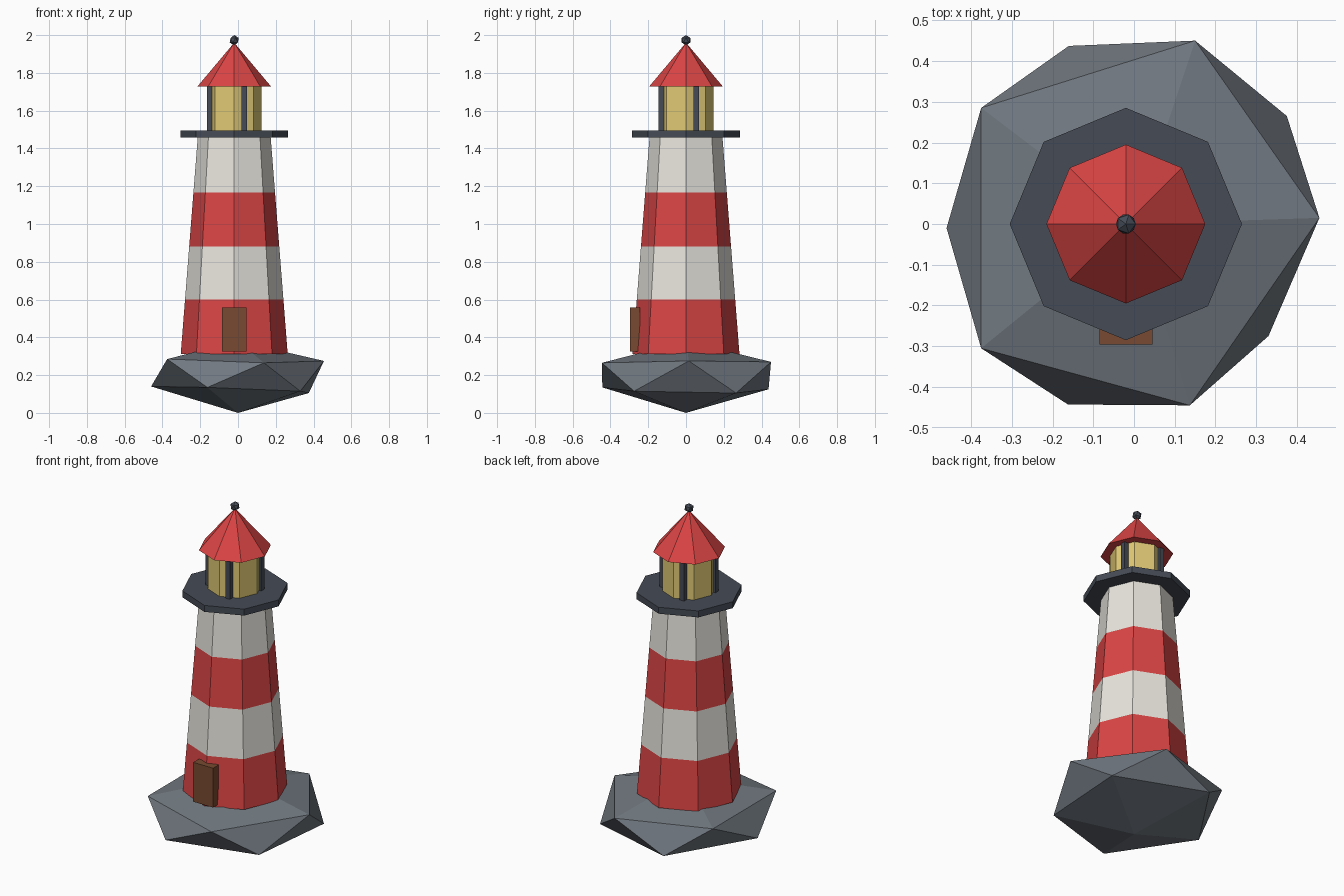
import bpy, bmesh, math
from mathutils import Matrix, Vector

cube = bpy.data.objects.get("Cube")
if cube:
    bpy.data.objects.remove(cube, do_unlink=True)

AXIS = -0.02  # x of the tower's centre line


def material(name, srgb):
    col = [c / 12.92 if c <= 0.04045 else ((c + 0.055) / 1.055) ** 2.4 for c in srgb] + [1.0]
    m = bpy.data.materials.new(name)
    m.use_nodes = True
    m.diffuse_color = col
    m.node_tree.nodes["Principled BSDF"].inputs["Base Color"].default_value = col
    return m


RED = material("red paint", (0.86, 0.27, 0.27))
WHITE = material("white paint", (0.91, 0.90, 0.87))
ROCK = material("grey rock", (0.44, 0.47, 0.50))
IRON = material("dark iron", (0.27, 0.295, 0.335))
GLASS = material("lamp yellow", (0.88, 0.79, 0.46))
WOOD = material("brown wood", (0.47, 0.29, 0.19))


def finish(name, bm, *mats):
    bmesh.ops.recalc_face_normals(bm, faces=bm.faces[:])
    mesh = bpy.data.meshes.new(name)
    bm.to_mesh(mesh)
    bm.free()
    for m in mats:
        mesh.materials.append(m)
    obj = bpy.data.objects.new(name, mesh)
    bpy.context.collection.objects.link(obj)
    return obj


def octagon(name, r1, r2, z1, z2, mat):
    """Eight-sided frustum or cone on the tower axis, one corner facing front."""
    bm = bmesh.new()
    bmesh.ops.create_cone(bm, cap_ends=True, segments=8, radius1=r1, radius2=r2, depth=z2 - z1,
                          matrix=Matrix.Translation((AXIS, 0, (z1 + z2) / 2)))
    return finish(name, bm, mat)


def box(name, centre, size, mat):
    bm = bmesh.new()
    bmesh.ops.create_cube(bm, size=1, matrix=Matrix.Translation(centre) @ Matrix.Diagonal((*size, 1)))
    return finish(name, bm, mat)


# Rock: uneven flattened twenty-sided boulder
bm = bmesh.new()
upper = [bm.verts.new(p) for p in ((0.455, 0.015, 0.275), (0.15, 0.45, 0.27), (-0.375, 0.285, 0.285),
                                   (-0.375, -0.305, 0.285), (0.137, -0.445, 0.265))]
lower = [bm.verts.new(p) for p in ((0.375, 0.265, 0.105), (-0.16, 0.437, 0.125), (-0.46, -0.01, 0.14),
                                   (-0.162, -0.443, 0.135), (0.33, -0.275, 0.115))]
peak, base = bm.verts.new((0, 0, 0.38)), bm.verts.new((0, 0, 0))
for i in range(5):
    j = (i + 1) % 5
    for tri in ((peak, upper[i], upper[j]), (upper[i], lower[i], upper[j]),
                (lower[i], lower[j], upper[j]), (base, lower[j], lower[i])):
        bm.faces.new(tri)
finish("rock_base", bm, ROCK)

# Tower: tapering octagon in four painted bands
heights = (0.313, 0.6, 0.882, 1.167, 1.46)
bm = bmesh.new()
rings = []
for z in heights:
    t = (z - heights[0]) / (heights[-1] - heights[0])
    r = 0.283 + (0.193 - 0.283) * t
    rings.append([bm.verts.new((AXIS + r * math.cos(k * math.pi / 4), r * math.sin(k * math.pi / 4), z))
                  for k in range(8)])
for band, (a, b) in enumerate(zip(rings, rings[1:])):
    for k in range(8):
        n = (k + 1) % 8
        bm.faces.new((a[k], a[n], b[n], b[k])).material_index = band % 2
bm.faces.new(rings[0])
bm.faces.new(rings[-1]).material_index = 1
finish("tower", bm, RED, WHITE)

# Door
box("door", (AXIS, -0.27, 0.442), (0.13, 0.052, 0.232), WOOD)

# Gallery, lantern room and roof
octagon("gallery", 0.285, 0.285, 1.458, 1.496, IRON)
octagon("lantern_glass", 0.145, 0.145, 1.496, 1.73, GLASS)
octagon("roof", 0.195, 0, 1.728, 1.96, RED)

# Lantern posts, one on every other glass face
for i in range(4):
    a = math.radians(22.5 + 90 * i)
    box(f"lantern_post_{i + 1}", (AXIS + 0.14 * math.cos(a), 0.14 * math.sin(a), 1.613),
        (0.03, 0.03, 0.234), IRON)

# Finial ball
bm = bmesh.new()
bmesh.ops.create_icosphere(bm, subdivisions=1, radius=0.027, matrix=Matrix.Translation((AXIS, 0, 1.973)))
finish("finial", bm, IRON)
